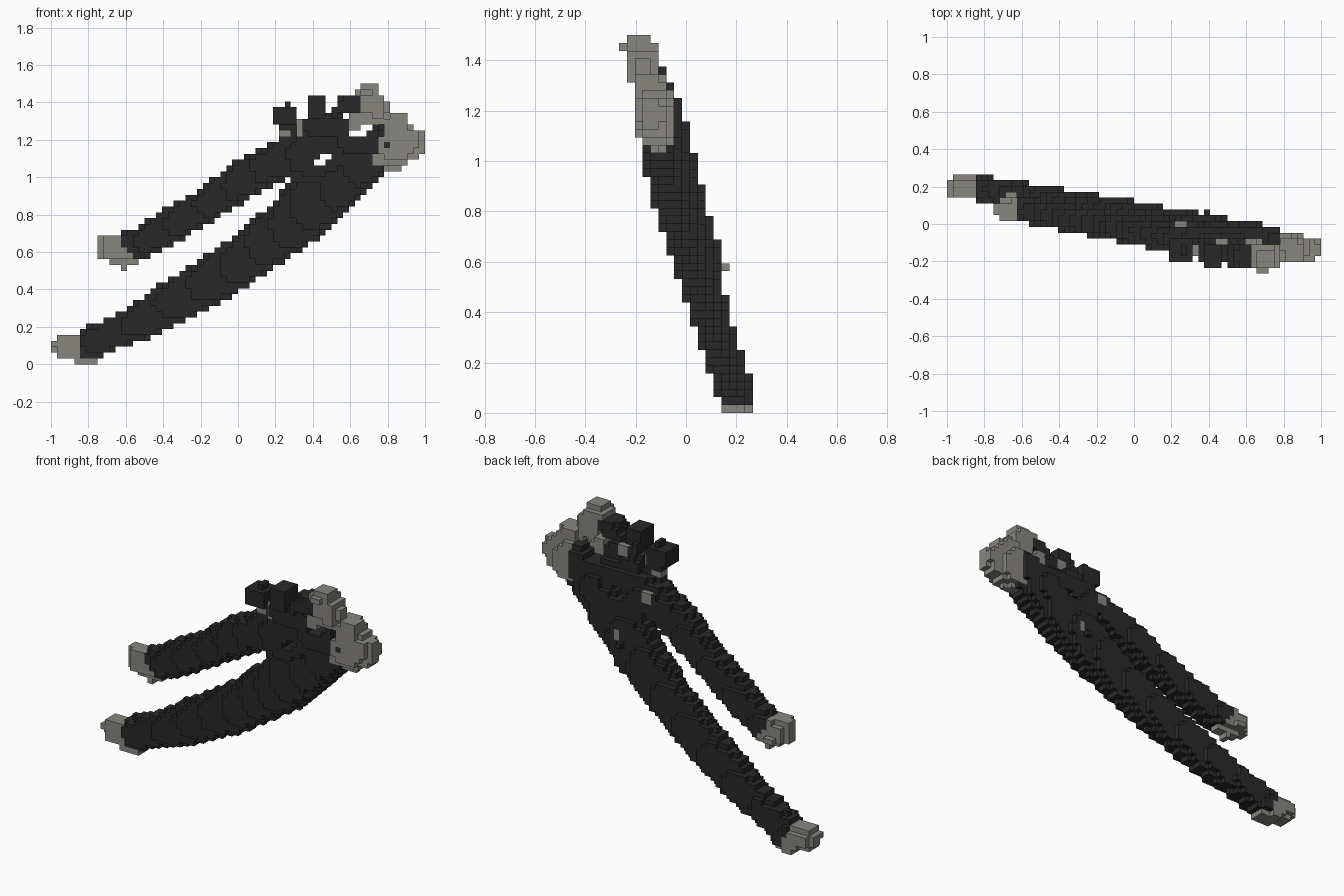
import bpy
import math

cube = bpy.data.objects.get("Cube")
if cube:
    bpy.data.objects.remove(cube, do_unlink=True)

V = 1 / 32                 # voxel size
NX, NY, NZ = 64, 17, 48    # grid that holds the whole model


def material(name, rgb):
    m = bpy.data.materials.new(name)
    m.use_nodes = True
    m.diffuse_color = (*rgb, 1)
    m.node_tree.nodes["Principled BSDF"].inputs["Base Color"].default_value = (*rgb, 1)
    return m


MATS = [material("charcoal", (0.022, 0.022, 0.022)),
        material("warm_grey", (0.245, 0.239, 0.215))]
CHARCOAL, GREY = 0, 1

cells = {}                 # (i, j, k) -> (part name, colour)


def centre(i, j, k):
    return (i + .5) * V - 1, (j + .5) * V - NY * V / 2, (k + .5) * V


def sheet(x, z):
    """Depth of the leaning plane that all parts follow."""
    return 0.197 - 0.0567 * (x + .9) - 0.2035 * (z - .08)


def lerp(points, x):
    for a, b in zip(points, points[1:]):
        if a[0] <= x <= b[0]:
            t = (x - a[0]) / (b[0] - a[0])
            return [p + (q - p) * t for p, q in zip(a[1:], b[1:])]
    return None


def slab(part, colour, points, power=4.0, shift=0.0):
    """Rounded slab: points are (x, bottom, top, half thickness)."""
    for i in range(NX):
        x = (i + .5) * V - 1
        sec = lerp(points, x)
        if not sec:
            continue
        bottom, top, half = sec
        mid = (bottom + top) / 2
        for k in range(NZ):
            z = (k + .5) * V
            if not bottom <= z <= top:
                continue
            v = 2 * (z - mid) / max(top - bottom, V)
            h = max(.02, half * math.sqrt(max(0, 1 - abs(v) ** power)))
            # the cross-section leans less than the strip itself
            y0 = sheet(x, mid + .4 * (z - mid)) + shift
            for j in range(NY):
                if abs(centre(i, j, k)[1] - y0) <= h:
                    c = colour(x, z) if callable(colour) else colour
                    cells.setdefault((i, j, k), (part, c))


def box(part, colour, x0, x1, y0, y1, z0, z1):
    for i in range(round((x0 + 1) / V), round((x1 + 1) / V)):
        for j in range(round(y0 / V + NY / 2), round(y1 / V + NY / 2)):
            for k in range(round(z0 / V), round(z1 / V)):
                if 0 <= i < NX and 0 <= j < NY and 0 <= k < NZ:
                    cells[i, j, k] = (part, colour)


# Pale end cap, set in front of the knot
slab("right_end_cap", GREY, [
    (.71, 1.07, 1.19, .07), (.76, 1.05, 1.19, .075), (.78, 1.04, 1.345, .075),
    (.84, 1.04, 1.345, .075), (.9, 1.06, 1.345, .07), (.91, 1.09, 1.285, .068),
    (.96, 1.1, 1.26, .058), (1.0, 1.15, 1.225, .035)], power=5)

# Long strip
slab("long_strip", lambda x, z: GREY if x < -.84 or z < .04 else CHARCOAL, [
    (-1, .06, .12, .035), (-.96, .03, .16, .055), (-.88, .03, .16, .066),
    (-.86, 0, .17, .066), (-.76, 0, .225, .066), (-.74, .03, .23, .066),
    (-.6, .10, .30, .066), (-.4, .17, .44, .066), (-.2, .28, .56, .067),
    (0, .38, .70, .069), (.2, .52, .88, .074), (.27, .57, .97, .078),
    (.4, .65, 1.06, .08), (.6, .83, 1.2, .082), (.68, .92, 1.22, .082),
    (.75, .99, 1.29, .08), (.8, 1.04, 1.2, .07)])
slab("long_strip", CHARCOAL, [(.56, .95, 1.17, .07), (.68, 1.0, 1.24, .075),
                              (.78, 1.08, 1.285, .07)], 6, .03)
box("long_strip", GREY, -.875, -.81, .234, .266, 0, .094)

# Short strip
slab("short_strip", lambda x, z: GREY if x < -.63 or x + 1.3 * z < .185 else CHARCOAL, [
    (-.75, .56, .69, .035), (-.7, .56, .69, .06), (-.66, .54, .69, .066),
    (-.55, .54, .72, .066), (-.53, .56, .74, .066), (-.4, .61, .83, .068),
    (-.2, .73, .94, .07), (0, .85, 1.09, .074), (.2, .97, 1.19, .078),
    (.3, 1.0, 1.22, .08)])
box("short_strip", GREY, -.625, -.594, .05, .12, .5, .56)
box("short_strip", GREY, -.688, -.625, .141, .172, .562, .594)

# Knot joining the strips, with loose stubs
slab("knot", CHARCOAL, [
    (.28, .96, 1.22, .085), (.37, .96, 1.25, .085), (.45, .98, 1.25, .085),
    (.55, 1.05, 1.25, .085), (.66, 1.1, 1.25, .085), (.7, 1.1, 1.285, .08),
    (.76, 1.1, 1.285, .075)], power=6)
slab("knot_top", CHARCOAL, [(.34, 1.2, 1.28, .06), (.375, 1.2, 1.34, .07),
                            (.55, 1.2, 1.36, .07), (.6, 1.2, 1.28, .06)], 6, -.01)
slab("left_stub", CHARCOAL, [(.187, 1.28, 1.375, .06), (.313, 1.28, 1.375, .06)], 9, -.02)
box("left_stub", CHARCOAL, .25, .281, -.16, -.12, 1.375, 1.41)
box("left_stub", CHARCOAL, .219, .313, -.14, -.08, 1.19, 1.28)
slab("middle_stub", CHARCOAL, [(.375, 1.31, 1.44, .065), (.469, 1.31, 1.44, .065)], 9, -.02)
slab("right_stub", CHARCOAL, [(.5, 1.31, 1.37, .06), (.56, 1.33, 1.44, .06),
                              (.655, 1.36, 1.44, .06)], 9, -.02)

# Pale tuft at the top
slab("top_tuft", GREY, [
    (.625, 1.35, 1.47, .055), (.66, 1.35, 1.5, .065), (.74, 1.28, 1.5, .065),
    (.77, 1.27, 1.44, .055), (.81, 1.36, 1.41, .035)], 4, -.01)
slab("lower_tuft", GREY, [(.56, 1.25, 1.31, .06), (.625, 1.25, 1.35, .06),
                          (.72, 1.28, 1.37, .06)], 7, -.01)
box("top_tuft", GREY, .656, .719, -.266, -.234, 1.437, 1.469)

# Small pale and dark flecks around the knot: position, then size
for x, y, z, w, d, h, c in [
        (.313, -.17, 1.22, .031, .062, .09, GREY), (.22, -.14, 1.219, .062, .062, .031, GREY),
        (.22, -.016, 1.09, .062, .031, .062, GREY), (.406, .016, .84, .031, .031, .062, GREY),
        (.375, .016, .81, .031, .062, .031, CHARCOAL), (.438, .016, .81, .031, .031, .094, CHARCOAL),
        (.44, -.11, 1.28, .062, .031, .062, GREY), (.78, -.2, 1.16, .031, .062, .031, CHARCOAL)]:
    box("fleck", c, x, x + w, y, y + d, z, z + h)

# Openings through the knot
for x0, x1, z0, z1 in [(.406, .469, 1.062, 1.094), (.438, .5, 1.094, 1.125),
                       (.594, .688, 1.219, 1.25), (.656, .719, 1.25, 1.281)]:
    for key in list(cells):
        x, _, z = centre(*key)
        if x0 < x < x1 and z0 < z < z1:
            del cells[key]

# Exposed voxel faces, one object per part
SIDES = {(1, 0, 0): [(1, 0, 0), (1, 1, 0), (1, 1, 1), (1, 0, 1)],
         (-1, 0, 0): [(0, 0, 0), (0, 0, 1), (0, 1, 1), (0, 1, 0)],
         (0, 1, 0): [(0, 1, 0), (0, 1, 1), (1, 1, 1), (1, 1, 0)],
         (0, -1, 0): [(0, 0, 0), (1, 0, 0), (1, 0, 1), (0, 0, 1)],
         (0, 0, 1): [(0, 0, 1), (1, 0, 1), (1, 1, 1), (0, 1, 1)],
         (0, 0, -1): [(0, 0, 0), (0, 1, 0), (1, 1, 0), (1, 0, 0)]}

for part in sorted({p for p, _ in cells.values()}):
    verts, faces, colours = {}, [], []
    for (i, j, k), (name, colour) in cells.items():
        if name != part:
            continue
        for (a, b, c), corners in SIDES.items():
            if (i + a, j + b, k + c) in cells:
                continue
            faces.append([verts.setdefault((i + p, j + q, k + r), len(verts))
                          for p, q, r in corners])
            colours.append(colour)
    if not faces:
        continue
    mesh = bpy.data.meshes.new(part)
    mesh.from_pydata([(i * V - 1, j * V - NY * V / 2, k * V) for i, j, k in verts], [], faces)
    for m in MATS:
        mesh.materials.append(m)
    for poly, colour in zip(mesh.polygons, colours):
        poly.material_index = colour
    bpy.context.collection.objects.link(bpy.data.objects.new(part, mesh))
